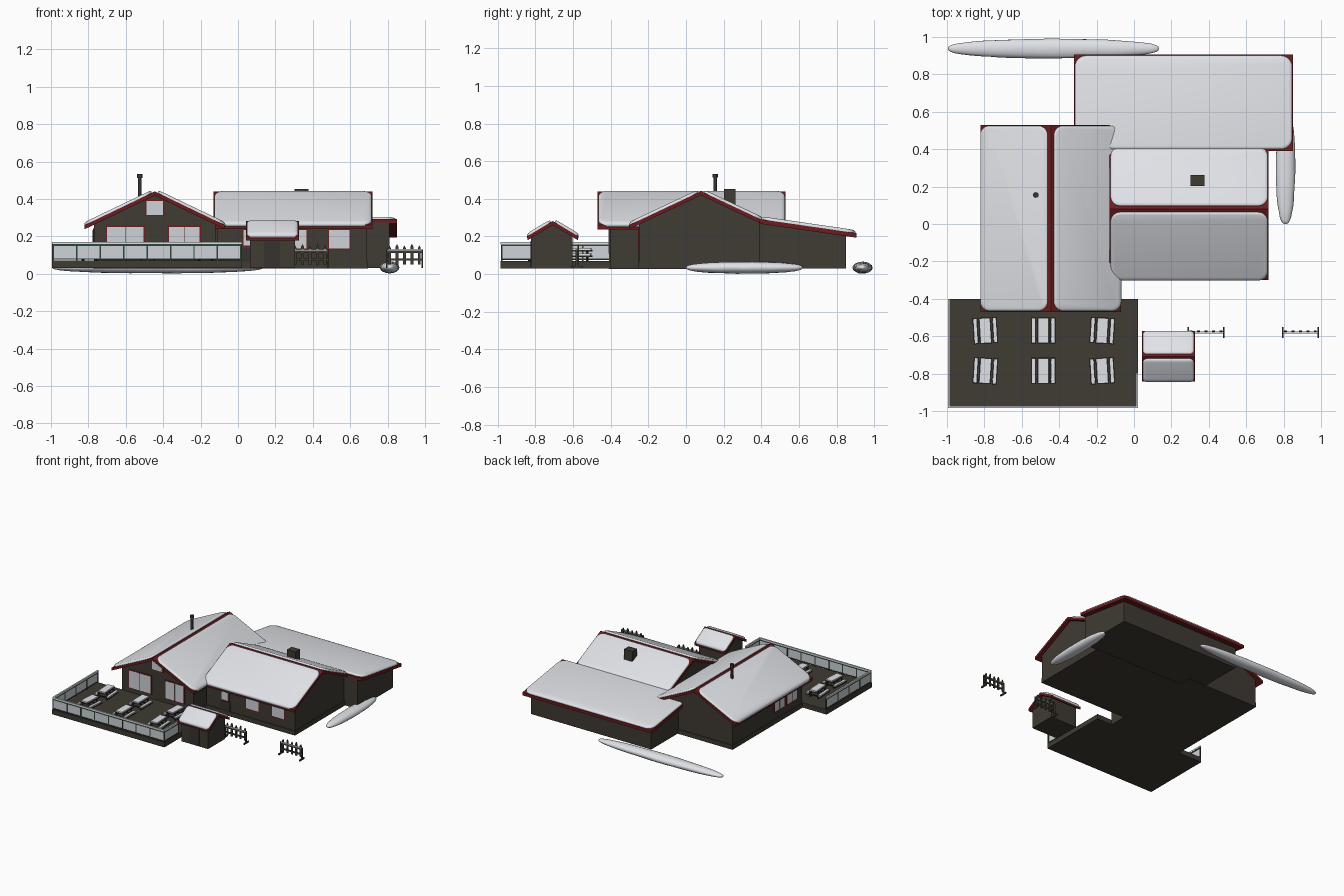
import bpy, bmesh, math, random
from mathutils import Vector

if "Cube" in bpy.data.objects:
    bpy.data.objects.remove(bpy.data.objects["Cube"])

random.seed(4)


def mat(name, r, g, b):
    m = bpy.data.materials.new(name)
    m.diffuse_color = (r, g, b, 1)
    m.use_nodes = True
    m.node_tree.nodes["Principled BSDF"].inputs["Base Color"].default_value = m.diffuse_color
    return m


WOOD = mat("dark timber", 0.05, 0.043, 0.033)
RED = mat("dark red trim", 0.15, 0.012, 0.014)
SNOW = mat("snow", 0.78, 0.80, 0.84)
GLASS = mat("pale glass", 0.62, 0.65, 0.68)
GREEN = mat("green rail", 0.025, 0.06, 0.04)
METAL = mat("dark metal", 0.035, 0.033, 0.03)


def finish(name, bm, m, smooth=False):
    bmesh.ops.recalc_face_normals(bm, faces=bm.faces)
    me = bpy.data.meshes.new(name)
    bm.to_mesh(me)
    bm.free()
    me.materials.append(m)
    ob = bpy.data.objects.new(name, me)
    bpy.context.collection.objects.link(ob)
    for p in me.polygons:
        p.use_smooth = smooth
    return ob


def add_box(bm, x0, x1, y0, y1, z0, z1):
    vs = bmesh.ops.create_cube(bm, size=1)["verts"]
    for v in vs:
        v.co = Vector(((x0 + x1) / 2 + v.co.x * (x1 - x0),
                       (y0 + y1) / 2 + v.co.y * (y1 - y0),
                       (z0 + z1) / 2 + v.co.z * (z1 - z0)))
    return vs


def boxes(name, m, *dims):
    bm = bmesh.new()
    for d in dims:
        add_box(bm, *d)
    return finish(name, bm, m)


def place(axis, c, d, t, z):
    return (c + d, t, z) if axis == "y" else (t, c + d, z)


def prism(name, m, axis, c, profile, t0, t1):
    """Extrude a (d, z) profile along the axis."""
    bm = bmesh.new()
    f = bm.faces.new([bm.verts.new(place(axis, c, d, t0, z)) for d, z in profile])
    r = bmesh.ops.extrude_face_region(bm, geom=[f])
    off = Vector(place(axis, 0, 0, t1 - t0, 0))
    bmesh.ops.translate(bm, vec=off, verts=[g for g in r["geom"] if isinstance(g, bmesh.types.BMVert)])
    return finish(name, bm, m)


def snow(name, axis, c, height, d0, d1, t0, t1, rad=0.05, h=0.016):
    """Rounded blanket of snow lying on the slope height(d)."""
    bm = bmesh.new()
    rings = []
    for inset, lift in ((0, -0.008), (0, h * 0.45), (0.005, h * 0.8), (0.016, h)):
        ring = []
        for k, (sx, sy) in enumerate(((1, 1), (-1, 1), (-1, -1), (1, -1))):
            cd = d1 - rad if sx > 0 else d0 + rad
            ct = t1 - rad if sy > 0 else t0 + rad
            for i in range(7):
                a = math.pi / 2 * (k + i / 6)
                r = rad - inset
                d, t = cd + r * math.cos(a), ct + r * math.sin(a)
                ring.append(bm.verts.new(place(axis, c, d, t, height(d) + lift)))
        rings.append(ring)
    n = len(rings[0])
    for a, b in zip(rings, rings[1:]):
        for i in range(n):
            bm.faces.new((a[i], a[(i + 1) % n], b[(i + 1) % n], b[i]))
    bm.faces.new(rings[0])
    bm.faces.new(rings[-1])
    return finish(name, bm, SNOW, True)


def gable(name, axis, c, zr, s, left, right, t0, t1, wl, wr, w0, w1, rad=0.05, gap=0.017):
    """Gabled volume: walls, red roof slab and two snow blankets."""
    top = lambda d: zr - s * abs(d)
    th = 0.022
    prism(name + "_walls", WOOD, axis, c,
          [(-wl, 0.03), (wr, 0.03), (wr, top(wr) - th + 0.004), (0, zr - th + 0.004), (-wl, top(wl) - th + 0.004)], w0, w1)
    prism(name + "_roof", RED, axis, c,
          [(-left, top(left) - th), (0, zr - th), (right, top(right) - th),
           (right, top(right)), (0, zr), (-left, top(left))], t0, t1)
    snow(name + "_snow_a", axis, c, top, -left - 0.002, -gap, t0 + 0.005, t1 - 0.005, rad)
    snow(name + "_snow_b", axis, c, top, gap, right + 0.002, t0 + 0.005, t1 - 0.005, rad)


def window(name, axis, at, sign, u0, u1, z0, z1, bars=0):
    """Red framed pane lying on a wall; axis is the wall normal."""
    def plate(u0, u1, z0, z1, depth):
        n0, n1 = sorted((at - sign * 0.002, at + sign * depth))
        return (u0, u1, n0, n1, z0, z1) if axis == "y" else (n0, n1, u0, u1, z0, z1)
    e = 0.007
    boxes(name + "_frame", RED, plate(u0 - e, u1 + e, z0 - e, z1 + e, 0.004))
    boxes(name + "_pane", GLASS, plate(u0, u1, z0, z1, 0.006))
    for i in range(bars):
        u = u0 + (u1 - u0) * (i + 1) / (bars + 1)
        boxes(name + "_bar", RED, plate(u - 0.002, u + 0.002, z0, z1, 0.007))


# Main house: front-facing wing, cross wing and lean-to at the back
gable("left_wing", "y", -0.445, 0.44, 0.48, 0.375, 0.375, -0.47, 0.53, 0.325, 0.325, -0.405, 0.50)
gable("right_wing", "x", 0.08, 0.44, 0.47, 0.38, 0.33, -0.13, 0.72, 0.33, 0.32, -0.11, 0.69)
lean = lambda d: 0.292 - 0.145 * d
prism("back_room_walls", WOOD, "x", 0.39, [(0, 0.03), (0.46, 0.03), (0.46, lean(0.46) - 0.018), (0, lean(0) - 0.018)], -0.28, 0.81)
prism("back_room_roof", RED, "x", 0.39, [(0, lean(0) - 0.024), (0.515, lean(0.515) - 0.024), (0.515, lean(0.515)), (0, lean(0))], -0.32, 0.85)
snow("back_room_snow", "x", 0.39, lean, 0.01, 0.51, -0.316, 0.846, 0.06)
boxes("plinth", WOOD, (-0.775, -0.115, -0.41, 0.505, 0.028, 0.065), (-0.12, 0.695, -0.255, 0.4, 0.028, 0.065))

# Windows and door
window("attic_window", "y", -0.405, -1, -0.49, -0.40, 0.315, 0.388)
window("lounge_window_left", "y", -0.405, -1, -0.70, -0.505, 0.11, 0.25, 1)
window("lounge_window_right", "y", -0.405, -1, -0.37, -0.205, 0.11, 0.25, 1)
window("wing_window_left", "y", -0.25, -1, 0.25, 0.365, 0.135, 0.235)
window("wing_window_right", "y", -0.25, -1, 0.487, 0.595, 0.135, 0.235)
window("door_window", "y", -0.25, -1, 0.03, 0.09, 0.15, 0.235)
boxes("entrance_door", METAL, (0.015, 0.105, -0.253, -0.24, 0.03, 0.138))
for y in (-0.33, -0.17):
    window("side_window", "x", -0.77, -1, y, y + 0.125, 0.13, 0.235, 1)

# Chimneys
bm = bmesh.new()
for r, z0, z1 in ((0.010, 0.36, 0.52), (0.015, 0.512, 0.532)):
    vs = bmesh.ops.create_cone(bm, cap_ends=True, segments=16, radius1=r, radius2=r, depth=z1 - z0)["verts"]
    bmesh.ops.translate(bm, verts=vs, vec=(-0.525, 0.155, (z0 + z1) / 2))
finish("stove_pipe", bm, METAL)
boxes("chimney_box", WOOD, (0.302, 0.378, 0.203, 0.263, 0.33, 0.453))

# Small hut with a door
gable("hut", "x", -0.708, 0.282, 0.6, 0.135, 0.135, 0.042, 0.326, 0.115, 0.105, 0.064, 0.305, 0.022, 0.012)
boxes("hut_door", METAL, (0.14, 0.225, -0.827, -0.82, 0.035, 0.175))

# Deck with glass railing
X0, X1, Y0, Y1 = -0.995, 0.022, -0.985, -0.40
boxes("deck", WOOD, (X0, X1, Y0, Y1, 0.03, 0.07))


def railing(name, axis, at, u0, u1, n):
    def bar(a, b, w, z0, z1):
        return (a, b, at - w, at + w, z0, z1) if axis == "x" else (at - w, at + w, a, b, z0, z1)
    step = (u1 - u0) / n
    boxes(name + "_posts", GREEN, *[bar(u0 + i * step - 0.004, u0 + i * step + 0.004, 0.005, 0.07, 0.158) for i in range(n + 1)],
          bar(u0, u1, 0.004, 0.076, 0.082), bar(u0, u1, 0.005, 0.148, 0.158))
    boxes(name + "_glass", GLASS, bar(u0, u1, 0.002, 0.082, 0.148))
    boxes(name + "_snow", SNOW, bar(u0 - 0.004, u1 + 0.004, 0.006, 0.158, 0.17))


railing("front_railing", "x", Y0 + 0.006, X0 + 0.006, X1 - 0.006, 8)
railing("left_railing", "y", X0 + 0.006, Y0 + 0.006, Y1 - 0.005, 4)
railing("right_railing", "y", X1 - 0.006, Y0 + 0.006, -0.80, 1)

# Picnic tables with snow on top and benches
for tx, turn in ((-0.795, 0.06), (-0.485, 0), (-0.17, -0.06)):
    for ty in (-0.57, -0.785):
        wood, white = [], []
        for x, w, z in ((0, 0.032, 0.128), (-0.052, 0.013, 0.098), (0.052, 0.013, 0.098)):
            wood.append((x - w, x + w, -0.07, 0.07, z - 0.007, z))
            white.append((x - w + 0.003, x + w - 0.003, -0.067, 0.067, z, z + 0.01))
        for y in (-0.045, 0.045):
            wood.append((-0.06, 0.06, y - 0.004, y + 0.004, 0.085, 0.092))
            for x in (-0.035, 0.035):
                wood.append((x - 0.005, x + 0.005, y - 0.005, y + 0.005, 0.07, 0.122))
        for ob in (boxes("picnic_table", METAL, *wood), boxes("picnic_table_snow", SNOW, *white)):
            ob.location = (tx, ty, 0)
            ob.rotation_euler.z = turn if ty > -0.7 else -turn

# Picket fence pieces
for fx in (0.285, 0.79):
    y = -0.58
    bm = bmesh.new()
    for z in (0.07, 0.112):
        add_box(bm, fx, fx + 0.2, y - 0.004, y + 0.004, z, z + 0.012)
    for x in (fx + 0.005, fx + 0.195):
        add_box(bm, x - 0.005, x + 0.005, y - 0.006, y + 0.006, 0.03, 0.13)
        add_box(bm, x - 0.005, x + 0.005, y - 0.03, y + 0.03, 0.03, 0.042)
    for i in range(5):
        x = fx + 0.02 + i * 0.04
        z = 0.15 + 0.008 * (i % 2)
        add_box(bm, x - 0.007, x + 0.007, y + 0.003, y + 0.011, 0.05, z - 0.012)
        tip = add_box(bm, x - 0.007, x + 0.007, y + 0.003, y + 0.011, z - 0.012, z)
        for v in tip:
            if v.co.z > z - 0.002:
                v.co.x = x + (v.co.x - x) * 0.15
    finish("picket_fence", bm, WOOD)
    boxes("fence_snow", SNOW, (fx, fx + 0.2, y - 0.005, y + 0.005, 0.124, 0.13))


# Long snow banks beside the house
def bank(name, cx, cy, lx, ly):
    bm = bmesh.new()
    bmesh.ops.create_uvsphere(bm, u_segments=16, v_segments=24, radius=1)
    for v in bm.verts:
        a, r = v.co.z, math.hypot(v.co.x, v.co.y)
        k = (r ** 0.75) / r if r > 1e-4 else 0
        k *= random.uniform(0.94, 1.0)
        w, h = v.co.x * k, v.co.y * k
        px, py = (a, w) if lx > ly else (w, a)
        v.co = Vector((cx + px * lx / 2, cy + py * ly / 2, 0.034 + h * 0.033))
    finish(name, bm, SNOW, True)


bank("back_snow_bank", -0.43, 0.938, 1.13, 0.108)
bank("side_snow_bank", 0.81, 0.31, 0.107, 0.62)
